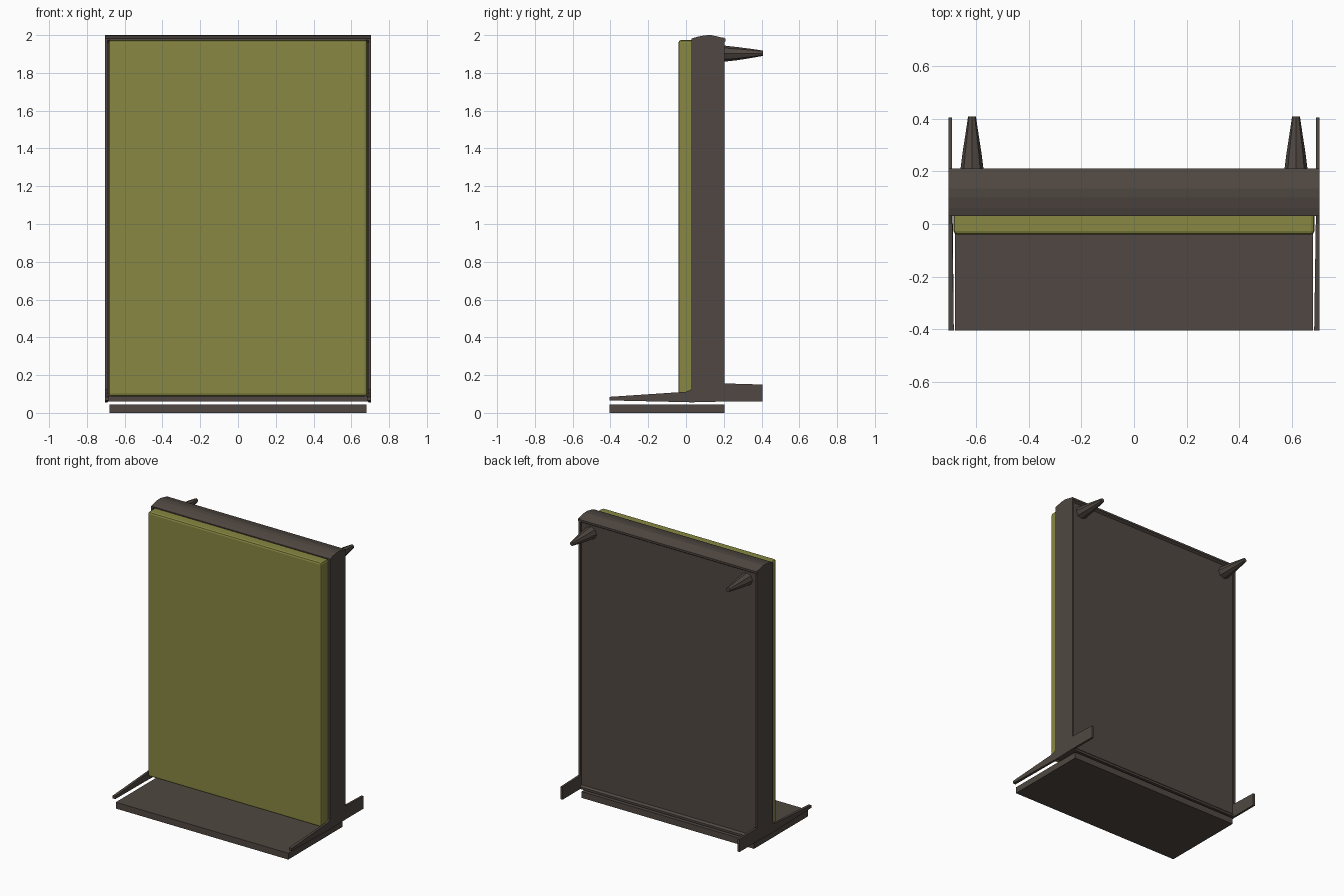
import bpy, bmesh, math
from mathutils import Vector

if "Cube" in bpy.data.objects:
    bpy.data.objects.remove(bpy.data.objects["Cube"])


def material(name, rgb):
    m = bpy.data.materials.new(name)
    m.diffuse_color = (*rgb, 1)
    m.use_nodes = True
    m.node_tree.nodes["Principled BSDF"].inputs["Base Color"].default_value = m.diffuse_color
    return m


BROWN = material("dark brown", (0.080, 0.064, 0.054))
GREEN = material("olive green", (0.243, 0.243, 0.055))


def finish(name, bm, mat):
    bmesh.ops.recalc_face_normals(bm, faces=bm.faces)
    me = bpy.data.meshes.new(name)
    bm.to_mesh(me)
    bm.free()
    me.materials.append(mat)
    ob = bpy.data.objects.new(name, me)
    bpy.context.collection.objects.link(ob)
    return ob


def box(name, lo, hi, mat):
    bm = bmesh.new()
    bmesh.ops.create_cube(bm, size=1)
    for v in bm.verts:
        v.co = Vector([lo[i] if v.co[i] < 0 else hi[i] for i in range(3)])
    return finish(name, bm, mat)


def extrude_x(name, profile, x0, x1, mat):
    """Extrude a (y, z) outline along x; x0 may be a function of y."""
    bm = bmesh.new()
    inner = x0 if callable(x0) else (lambda y: x0)
    a = [bm.verts.new((inner(y), y, z)) for y, z in profile]
    b = [bm.verts.new((x1, y, z)) for y, z in profile]
    n = len(profile)
    bm.faces.new(a)
    bm.faces.new(b[::-1])
    for i in range(n):
        bm.faces.new((a[i], b[i], b[(i + 1) % n], a[(i + 1) % n]))
    return finish(name, bm, mat)


def mirror_x(ob):
    ob.modifiers.new("mirror", "MIRROR").use_axis[0] = True


# floor plate
box("base_plate", (-0.68, -0.405, 0), (0.68, 0.205, 0.045), BROWN)

# side plates with tapered front leg and square rear foot
side = [(-0.405, 0.066), (-0.05, 0.058), (0.03, 0.056), (0.20, 0.06), (0.405, 0.06),
        (0.405, 0.150), (0.205, 0.156), (0.205, 1.985), (0.14, 1.995), (0.03, 1.98),
        (0.03, 0.125), (0.0, 0.112), (-0.405, 0.085)]
mirror_x(extrude_x("side_frame", side, lambda y: 0.684 if y < -0.1 else 0.69, 0.705, BROWN))

# arched top rail and bottom rail
top = [(0.03, 1.975), (0.03, 1.982), (0.06, 1.991), (0.10, 1.999), (0.135, 2.0),
       (0.165, 1.993), (0.21, 1.982), (0.21, 1.968), (0.19, 1.955), (0.05, 1.955)]
extrude_x("top_rail", top, -0.705, 0.705, BROWN)
bottom = [(0.03, 0.06), (0.03, 0.09), (0.19, 0.09), (0.205, 0.075), (0.205, 0.06)]
extrude_x("bottom_rail", bottom, -0.692, 0.692, BROWN)

# recessed back panel
box("back_panel", (-0.692, 0.045, 0.075), (0.692, 0.193, 1.965), BROWN)

# padded front panel with chamfered edges
pad = box("front_pad", (-0.685, -0.04, 0.088), (0.685, 0.05, 1.974), GREEN)
bev = pad.modifiers.new("bevel", "BEVEL")
bev.width = 0.014
bev.segments = 2

# tapering upper pegs at the back
bm = bmesh.new()
rings = []
for y, z, rx, rz in [(0.19, 1.902, 0.046, 0.044), (0.27, 1.902, 0.036, 0.035),
                     (0.34, 1.903, 0.025, 0.025), (0.408, 1.904, 0.015, 0.014)]:
    rings.append([bm.verts.new((0.615 + rx * math.cos(t), y, z + rz * math.sin(t)))
                  for t in [math.tau * i / 8 for i in range(8)]])
for r, s in zip(rings, rings[1:]):
    for i in range(8):
        j = (i + 1) % 8
        bm.faces.new((r[i], r[j], s[j], s[i]))
bm.faces.new(rings[0])
bm.faces.new(rings[-1])
mirror_x(finish("rear_peg", bm, BROWN))
